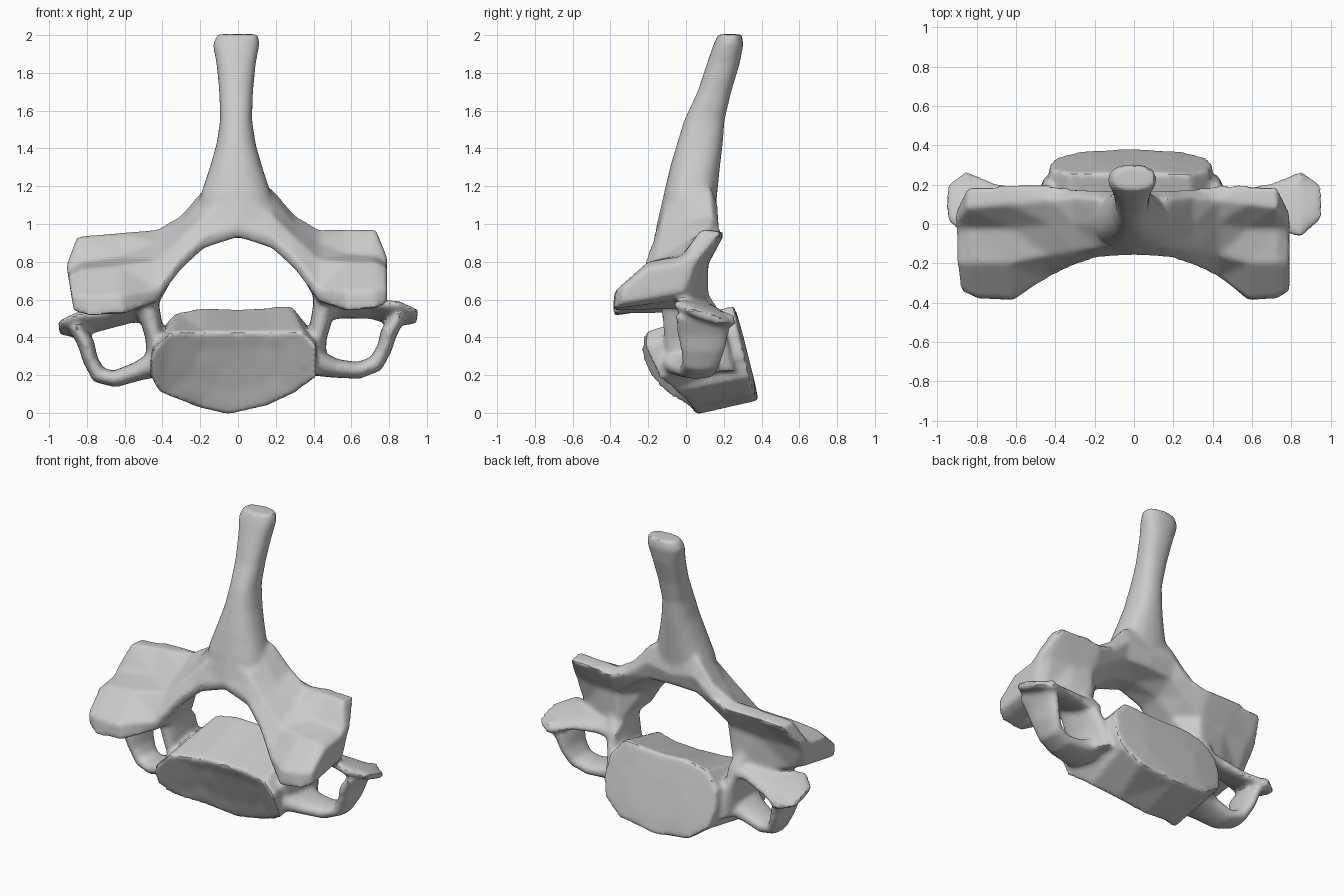
import bpy, bmesh
from math import cos, sin, tau
from mathutils import Vector

if "Cube" in bpy.data.objects:
    bpy.data.objects.remove(bpy.data.objects["Cube"])

parts = []


def loft(name, rings):
    """Closed solid skinned through rings of equal point count."""
    bm = bmesh.new()
    rows = [[bm.verts.new(p) for p in r] for r in rings]
    n = len(rows[0])
    for a, b in zip(rows, rows[1:]):
        for i in range(n):
            j = (i + 1) % n
            bm.faces.new((a[i], a[j], b[j], b[i]))
    bm.faces.new(rows[0])
    bm.faces.new(rows[-1])
    bmesh.ops.triangulate(bm, faces=bm.faces[:])
    bmesh.ops.recalc_face_normals(bm, faces=bm.faces[:])
    me = bpy.data.meshes.new(name)
    bm.to_mesh(me)
    bm.free()
    ob = bpy.data.objects.new(name, me)
    bpy.context.collection.objects.link(ob)
    parts.append(ob)


def oval(c, u, v, power=.85, n=20):
    """Slightly squared ellipse with half axes u and v."""
    f = lambda t: abs(t) ** power * (1 if t > 0 else -1)
    return [c + u * f(cos(tau * i / n)) + v * f(sin(tau * i / n)) for i in range(n)]


def strap(name, path, tilt=0):
    """Flat band along an xz path: x, z, y centre, y half width, half thickness."""
    pts = [Vector((x, y, z)) for x, z, y, w, t in path]
    rings = []
    for i, (x, z, y, w, t) in enumerate(path):
        d = pts[min(i + 1, len(pts) - 1)] - pts[max(i - 1, 0)]
        nrm = Vector((-d.z, 0, d.x)).normalized()
        rings.append(oval(pts[i], Vector((0, w, -w * tilt)), nrm * t))
    loft(name, rings)


# Vertebral body: saddle-shaped front plate, its sides swept forward, to a rounded back plate
front = [(-.47, .2), (-.46, .33), (-.36, .43), (-.18, .43), (0, .43), (.18, .43), (.35, .43), (.42, .36),
         (.42, .19), (.31, .11), (.15, .035), (-.05, -.01), (-.22, .03), (-.42, .11)]
back = [(-.43, .3), (-.42, .43), (-.33, .53), (-.18, .56), (0, .55), (.15, .56), (.28, .57), (.38, .45),
        (.4, .3), (.37, .19), (.25, .1), (-.02, .065), (-.27, .09), (-.4, .18)]


def plate(outline, s, y0, slope, sweep):
    """Outline shrunk by s about z 0.25, sloped and bent forward at the sides."""
    pts = [(x * s, .25 + (z - .25) * s) for x, z in outline]
    return [(x, y0 - slope * z - sweep * abs(x / .45) ** 2.5, z) for x, z in pts]


loft("body", [plate(front, .2, .055, .45, .14), plate(front, .5, .055, .45, .14),
              plate(front, .8, .05, .45, .14), plate(front, 1, .05, .45, .14),
              plate(back, 1, .4, .25, .02), plate(back, .5, .405, .25, 0)])

# Arch and articular masses: yz sections stepping outward from the midline
sections = [
    (0.0, [(-.14, .93), (-.16, .98), (-.12, 1.15), (.02, 1.2), (.14, 1.2), (.17, 1.05), (.15, .97), (0, .93)]),
    (.18, [(-.15, .87), (-.17, .93), (-.12, 1.05), (0, 1.15), (.13, 1.19), (.17, 1.08), (.14, .96), (0, .89)]),
    (.30, [(-.19, .76), (-.21, .82), (-.14, .93), (0, 1.0), (.14, 1.05), (.18, .98), (.13, .88), (0, .79)]),
    (.43, [(-.26, .59), (-.27, .65), (-.16, .81), (0, .9), (.12, .97), (.2, .94), (.12, .79), (.12, .56)]),
    (.58, [(-.39, .54), (-.38, .64), (-.2, .8), (-.02, .84), (.1, .97), (.2, .96), (.1, .78), (.09, .55)]),
    (.73, [(-.38, .55), (-.37, .65), (-.2, .8), (-.02, .83), (.08, .97), (.19, .96), (.08, .79), (.03, .61)]),
    (.79, [(-.34, .58), (-.34, .66), (-.2, .77), (-.04, .79), (0, .82), (.07, .82), (.03, .75), (-.02, .64)]),
]
right = [[(x, y, z) for y, z in s] for x, s in sections]
left = []
for x, s in sections[1:]:
    out = max(0, x - .43)
    left.append([(-(x + out * (.22 + .5 * max(0, z - .6))), y, z - out * .12) for y, z in s])
loft("arch", left[::-1] + right)

# Spinous process: z, x centre, x radius, y front, y back
spine = [(.97, 0, .22, -.15, .15), (1.15, -.01, .19, -.12, .165), (1.3, -.01, .14, -.085, .18),
         (1.42, -.01, .105, -.05, .195), (1.55, -.01, .085, -.01, .205), (1.7, -.01, .09, .06, .24),
         (1.85, -.01, .105, .11, .285), (1.95, -.01, .125, .145, .305), (2.005, 0, .11, .17, .295)]
loft("spinous_process", [oval(Vector((cx, (f + b) / 2, z)), Vector((rx, 0, 0)),
                              Vector((0, (b - f) / 2, 0))) for z, cx, rx, f, b in spine])

# Pedicles and the looped transverse processes on both sides
pedicle = [(.4, .22, .09, .17, .06), (.42, .4, .05, .17, .05), (.455, .55, .02, .15, .06), (.48, .66, -.03, .13, .07)]
lower_loop = [(.36, .28, .02, .18, .08), (.52, .235, .04, .12, .05), (.64, .225, .06, .1, .045),
              (.73, .26, .08, .1, .045), (.775, .34, .09, .12, .04), (.8, .43, .09, .14, .045),
              (.86, .52, .1, .16, .035)]
upper_limb = [(.4, .55, .05, .13, .06), (.55, .56, .06, .12, .045), (.7, .55, .09, .12, .035),
              (.85, .525, .1, .17, .04), (.95, .51, .11, .09, .025)]
for side in ("right", "left"):
    for name, path, tilt in (("pedicle", pedicle, 0), ("transverse_loop", lower_loop, 0),
                             ("transverse_limb", upper_limb, .3)):
        if side == "left":
            path = [(-(.45 + (x - .43) * .96), z - .06 * max(0, min(1, (x - .45) * 4)) * (name != "pedicle"),
                     y, w, t) for x, z, y, w, t in path]
        strap(side + "_" + name, path, tilt)

# Fuse everything into one smooth bone
for ob in parts:
    ob.select_set(True)
bone = parts[0]
bpy.context.view_layer.objects.active = bone
bpy.ops.object.join()
bone.name = "vertebra"
rem = bone.modifiers.new("fuse", 'REMESH')
rem.mode = 'VOXEL'
rem.voxel_size = .014
smo = bone.modifiers.new("soften", 'SMOOTH')
smo.factor = .5
smo.iterations = 10
bpy.ops.object.convert(target='MESH')
bpy.ops.object.shade_smooth_by_angle()
